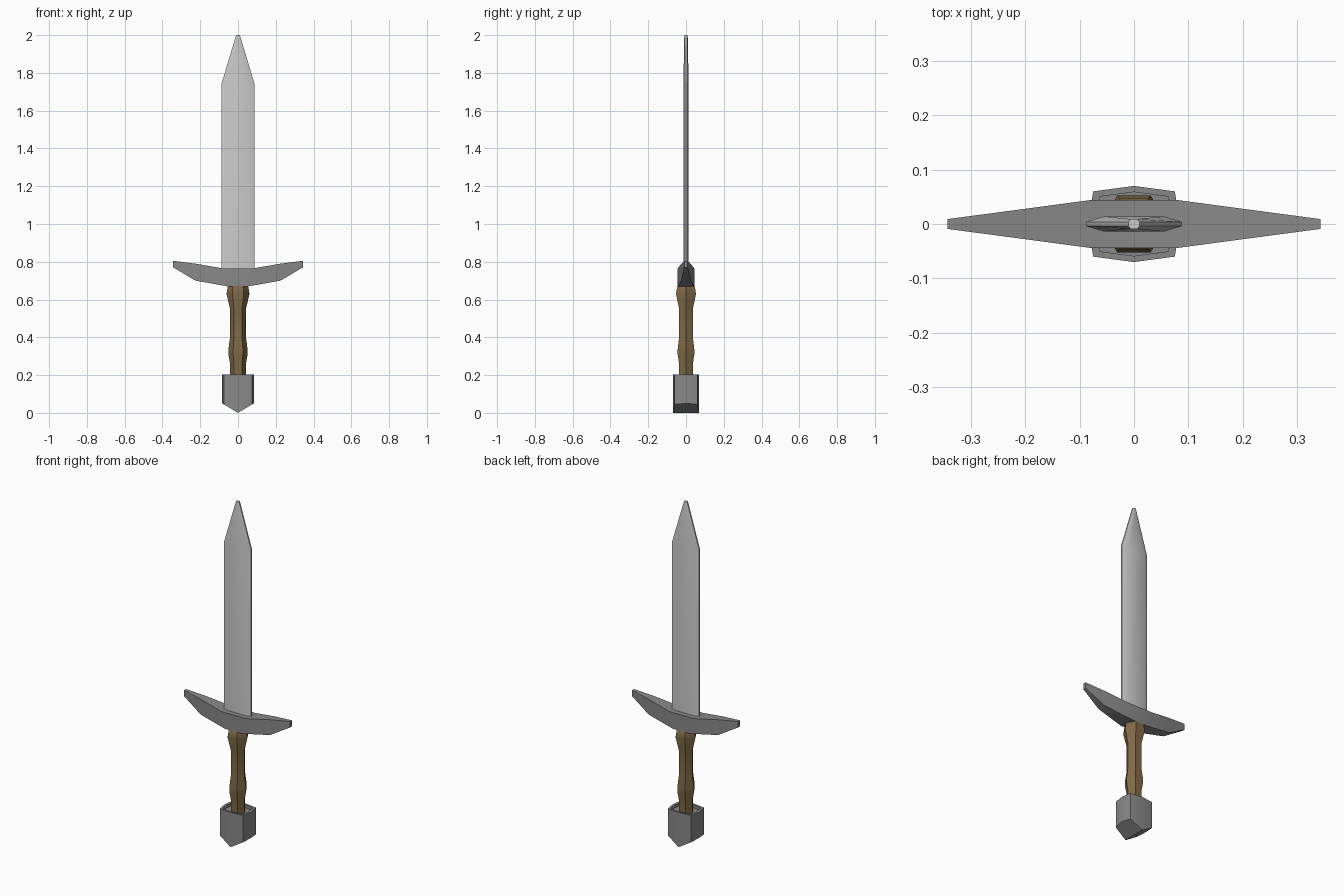
import bpy
import bmesh
from math import cos, sin, pi, radians

if "Cube" in bpy.data.objects:
    bpy.data.objects.remove(bpy.data.objects["Cube"])

BLADE_STEEL = (0.60, 0.60, 0.60, 1)
DARK_STEEL = (0.25, 0.25, 0.25, 1)
LEATHER = (0.22, 0.145, 0.065, 1)


def loft(name, rings, color, split=None):
    """Skin a list of equal-length point rings, cap both ends, optionally split the first cap."""
    bm = bmesh.new()
    loops = [[bm.verts.new(p) for p in ring] for ring in rings]
    n = len(rings[0])
    for a, b in zip(loops, loops[1:]):
        for i in range(n):
            j = (i + 1) % n
            bm.faces.new((a[i], a[j], b[j], b[i]))
    bm.faces.new(loops[0][::-1])
    bm.faces.new(loops[-1])
    if split:
        bmesh.ops.connect_verts(bm, verts=[loops[0][i] for i in split])
    bmesh.ops.recalc_face_normals(bm, faces=bm.faces)
    mesh = bpy.data.meshes.new(name)
    bm.to_mesh(mesh)
    bm.free()
    mat = bpy.data.materials.new(name)
    mat.diffuse_color = color
    mat.use_nodes = True
    mat.node_tree.nodes["Principled BSDF"].inputs["Base Color"].default_value = mat.diffuse_color
    mesh.materials.append(mat)
    obj = bpy.data.objects.new(name, mesh)
    bpy.context.collection.objects.link(obj)
    bpy.ops.object.select_all(action='DESELECT')
    obj.select_set(True)
    bpy.context.view_layer.objects.active = obj
    bpy.ops.object.shade_smooth_by_angle(angle=radians(30))
    return obj


# Blade: flattened octagon, straight then tapering to a small blunt tip
def blade_ring(z, edge_x, edge_y, flat_x, flat_y):
    return [(edge_x, -edge_y, z), (edge_x, edge_y, z), (flat_x, flat_y, z), (-flat_x, flat_y, z),
            (-edge_x, edge_y, z), (-edge_x, -edge_y, z), (-flat_x, -flat_y, z), (flat_x, -flat_y, z)]


loft("blade", [blade_ring(0.72, 0.088, 0.004, 0.055, 0.014),
               blade_ring(1.74, 0.088, 0.004, 0.055, 0.014),
               blade_ring(2.00, 0.010, 0.004, 0.006, 0.009)], BLADE_STEEL)

# Crossguard: upswept bar tapering toward both ends (x bottom, z bottom, x top, z top)
half = [(0.055, 0.67, 0.08, 0.765), (0.225, 0.70, 0.225, 0.79), (0.343, 0.77, 0.343, 0.805)]


def guard_y(x):
    return 0.044 - 0.035 * max(0, x - 0.08) / 0.263


def guard_ring(s, xb, zb, xt, zt):
    yb, yt = guard_y(xb), guard_y(xt)
    return [(s * xb, -yb, zb), (s * xb, yb, zb), (s * xt, yt, zt), (s * xt, -yt, zt)]


loft("crossguard", [guard_ring(-1, *h) for h in reversed(half)]
     + [guard_ring(1, *h) for h in half], DARK_STEEL)

# Grip: six-sided handle with two swellings
profile = [(0.15, 0.042), (0.26, 0.042), (0.31, 0.051), (0.335, 0.051), (0.40, 0.042),
           (0.55, 0.042), (0.63, 0.061), (0.665, 0.055), (0.69, 0.036)]


def grip_ring(z, r):
    return [(r * cos(i * pi / 3), r * sin(i * pi / 3), z) for i in range(6)]


loft("grip", [grip_ring(z, r) for z, r in profile], LEATHER)

# Pommel: block with slightly bowed sides, keel-shaped bottom and recessed top
outline = [(0.085, 0), (0.075, 0.06), (0, 0.07), (-0.075, 0.06),
           (-0.085, 0), (-0.075, -0.06), (0, -0.07), (0.075, -0.06)]


def pommel_ring(z, s):
    return [(x * s, y * s, z) for x, y in outline]


keel = [(x, y, 0.048 * abs(x) / 0.08) for x, y in outline]
loft("pommel", [keel, pommel_ring(0.203, 1), pommel_ring(0.203, 0.84),
                pommel_ring(0.185, 0.84)], DARK_STEEL, split=(2, 6))
